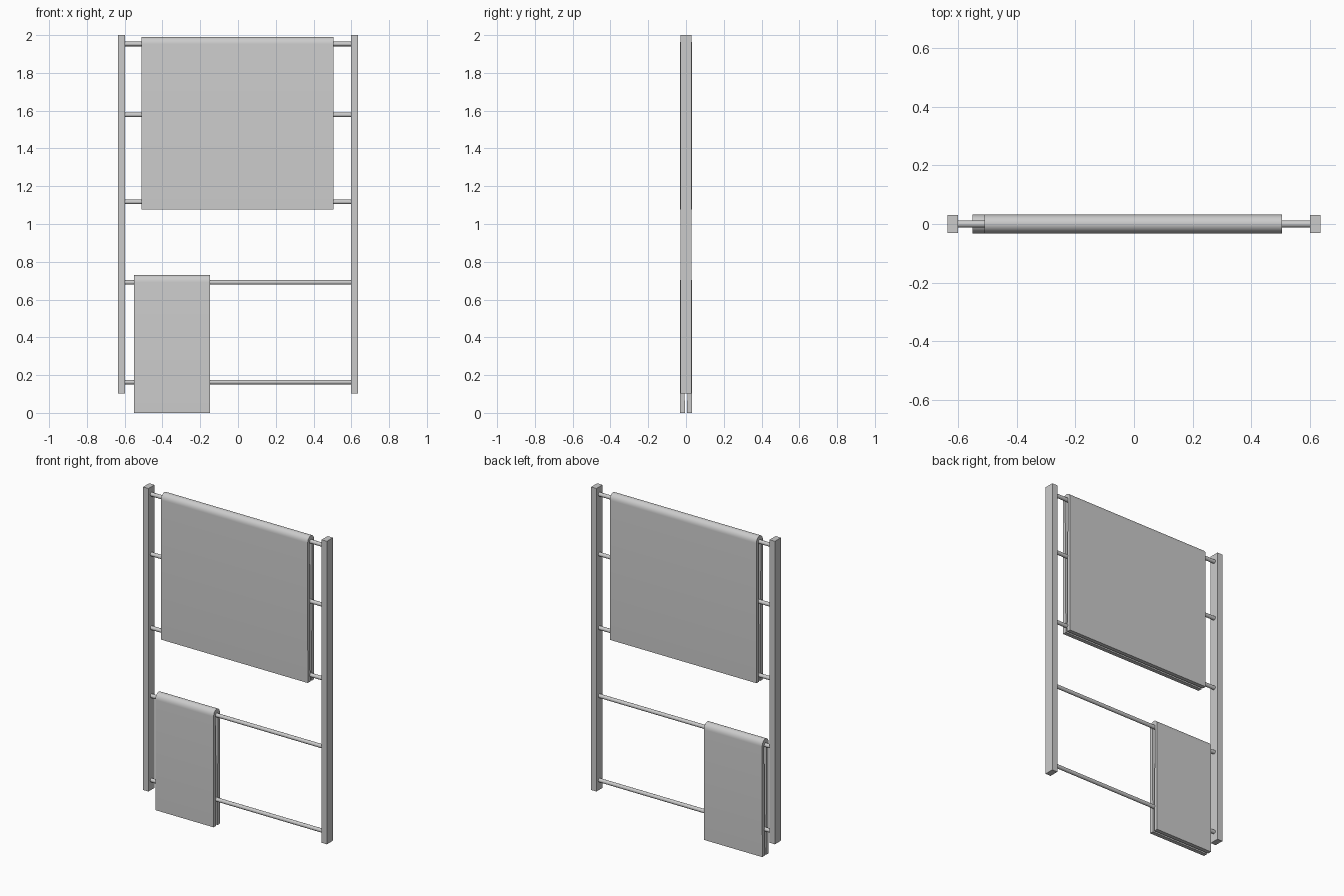
import bpy, bmesh, math

if "Cube" in bpy.data.objects:
    bpy.data.objects.remove(bpy.data.objects["Cube"])


def finish(name, bm, smooth=False):
    bmesh.ops.recalc_face_normals(bm, faces=bm.faces)
    mesh = bpy.data.meshes.new(name)
    bm.to_mesh(mesh)
    bm.free()
    obj = bpy.data.objects.new(name, mesh)
    bpy.context.collection.objects.link(obj)
    if smooth:
        bpy.ops.object.select_all(action='DESELECT')
        obj.select_set(True)
        bpy.context.view_layer.objects.active = obj
        bpy.ops.object.shade_smooth_by_angle(angle=math.radians(40))
    return obj


def post(name, x, z0, z1, width, depth):
    bm = bmesh.new()
    bmesh.ops.create_cube(bm, size=1)
    for v in bm.verts:
        v.co = (x + v.co.x * width, v.co.y * depth, (z0 + z1) / 2 + v.co.z * (z1 - z0))
    finish(name, bm)


def rung(name, z, length=1.21, radius=0.012):
    bm = bmesh.new()
    bmesh.ops.create_cone(bm, cap_ends=True, segments=24, radius1=radius,
                          radius2=radius, depth=length)
    for v in bm.verts:
        v.co = (v.co.z, v.co.y, z + v.co.x)
    finish(name, bm, True)


def arch(half, rise, zc, steps=14):
    # half ellipse from the front (-y) over the top to the back
    return [(-half * math.cos(math.pi * i / steps), zc + rise * math.sin(math.pi * i / steps))
            for i in range(steps + 1)]


def towel(name, x0, x1, z0, z1, z_rung):
    # thick sheet folded over a rung, the two halves closing slightly at the hem
    outer = [(-0.031, z0)] + arch(0.032, z1 - z_rung, z_rung) + [(0.031, z0)]
    inner = [(-0.006, z0)] + arch(0.0125, 0.0125, z_rung) + [(0.006, z0)]
    bm = bmesh.new()
    rings = [[[bm.verts.new((x, y, z)) for y, z in line] for line in (outer, inner)]
             for x in (x0, x1)]
    (o0, i0), (o1, i1) = rings
    for k in range(len(outer) - 1):
        for a, b in ((o0, o1), (i0, i1), (o0, i0), (o1, i1)):
            bm.faces.new((a[k], a[k + 1], b[k + 1], b[k]))
    for k in (0, -1):
        bm.faces.new((o0[k], o1[k], i1[k], i0[k]))
    finish(name, bm, True)


# Uprights
for side, x in (("left", -0.618), ("right", 0.618)):
    post(side + "_post", x, 0.103, 2.0, 0.037, 0.06)

# Horizontal rails
for i, z in enumerate((0.163, 0.691, 1.117, 1.578, 1.953)):
    rung(f"rail_{i + 1}", z)

# Hanging towels
towel("large_towel", -0.51, 0.505, 1.078, 1.99, 1.953)
towel("small_towel", -0.55, -0.147, 0.0, 0.73, 0.691)
